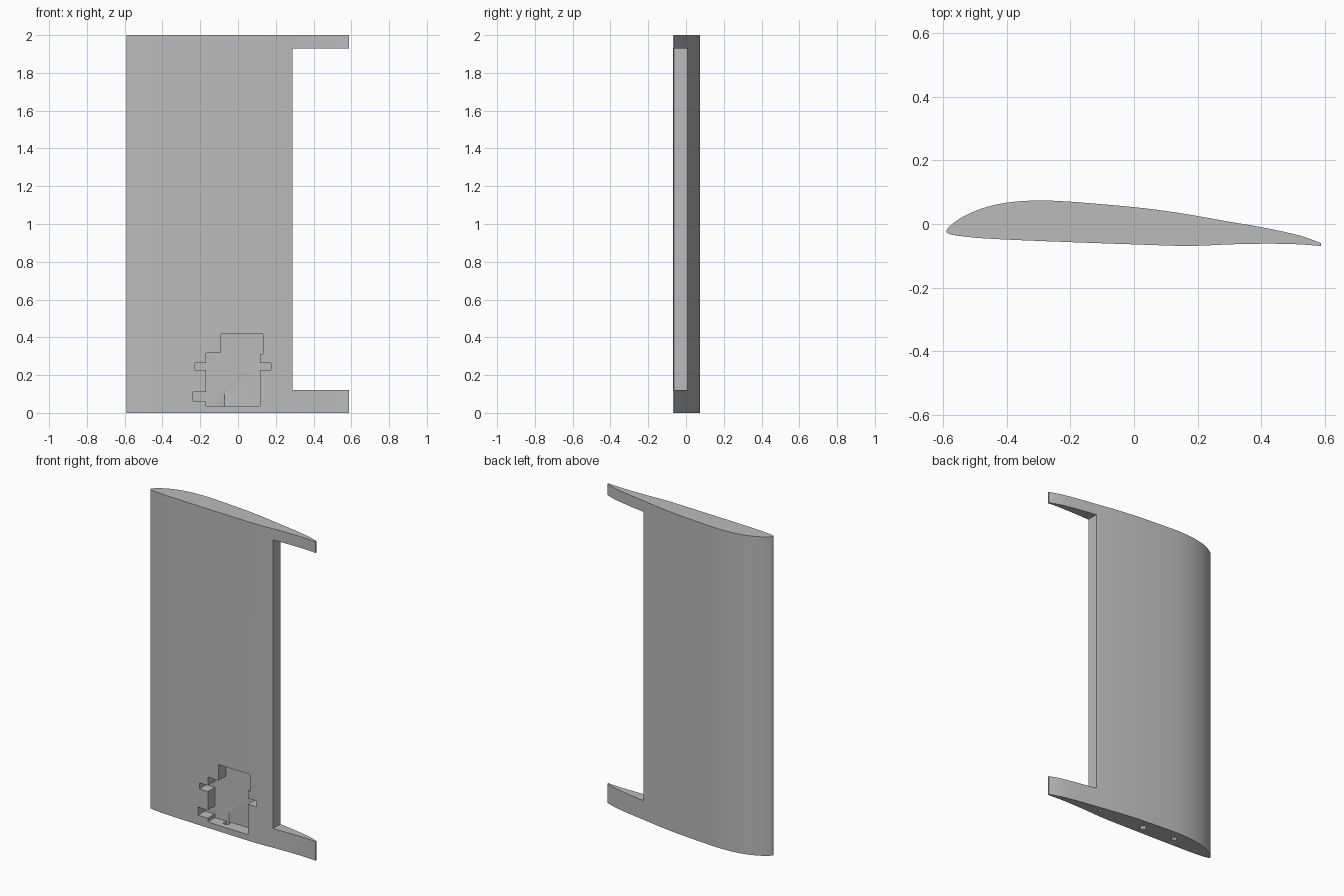
import bpy, bmesh, math
from mathutils import Vector

cube = bpy.data.objects.get("Cube")
if cube:
    bpy.data.objects.remove(cube, do_unlink=True)

grey = bpy.data.materials.new("plain grey")
grey.use_nodes = True
grey.diffuse_color = (0.5, 0.5, 0.5, 1)
grey.node_tree.nodes["Principled BSDF"].inputs["Base Color"].default_value = (0.5, 0.5, 0.5, 1)


def prism(name, outline, shift):
    """Extrude a closed outline of 3D points along shift."""
    bm = bmesh.new()
    face = bm.faces.new([bm.verts.new(p) for p in outline])
    extruded = bmesh.ops.extrude_face_region(bm, geom=[face])["geom"]
    moved = [v for v in extruded if isinstance(v, bmesh.types.BMVert)]
    bmesh.ops.translate(bm, verts=moved, vec=shift)
    bmesh.ops.recalc_face_normals(bm, faces=bm.faces)
    mesh = bpy.data.meshes.new(name)
    bm.to_mesh(mesh)
    bm.free()
    mesh.materials.append(grey)
    obj = bpy.data.objects.new(name, mesh)
    bpy.context.collection.objects.link(obj)
    return obj


def smooth_path(pts, steps=3):
    """Catmull-Rom curve through the points."""
    pts = [Vector(p) for p in pts]
    ends = [pts[0]] + pts + [pts[-1]]
    out = []
    for a, b, c, d in zip(ends, ends[1:], ends[2:], ends[3:]):
        for i in range(steps):
            t = i / steps
            out.append(b + 0.5 * t * ((c - a) + t * ((2 * a - 5 * b + 4 * c - d)
                                                     + t * (3 * b - a - 3 * c + d))))
    return out + [pts[-1]]


def cut(target, cutter):
    cutter.hide_render = True
    mod = target.modifiers.new("cut", 'BOOLEAN')
    mod.operation = 'DIFFERENCE'
    mod.solver = 'EXACT'
    mod.object = cutter
    bpy.context.view_layer.objects.active = target
    bpy.ops.object.modifier_apply(modifier=mod.name)
    bpy.data.objects.remove(cutter, do_unlink=True)


# Wing section: trailing edge, over the back, round the nose, along the front
section = [(.587, -.06), (.55, -.046), (.5, -.031), (.4, -.01), (.3, .007), (.2, .025),
           (.1, .041), (0, .053), (-.1, .062), (-.2, .07), (-.3, .074), (-.4, .067),
           (-.48, .048), (-.54, .021), (-.578, -.006), (-.589, -.025), (-.57, -.034),
           (-.5, -.043), (-.4, -.049), (-.2, -.057), (0, -.064), (.17, -.069),
           (.3, -.064), (.4, -.062), (.5, -.063), (.587, -.069)]
wing = prism("wing_panel", [(p.x, p.y, 0) for p in smooth_path(section)], (0, 0, 2))

# Flap opening in the trailing edge
cut(wing, prism("flap_cutter", [(.288, -1, .12), (1, -1, .12), (1, -1, 1.93), (.288, -1, 1.93)],
                (0, 2, 0)))

# Stepped pocket with side tabs in the front
pocket = [(-.092, .418), (.132, .418), (.132, .312), (.117, .312), (.117, .265), (.175, .265),
          (.175, .228), (.117, .228), (.117, .037), (-.169, .037), (-.169, .06), (-.238, .06),
          (-.238, .11), (-.169, .11), (-.169, .228), (-.228, .228), (-.228, .265),
          (-.169, .265), (-.169, .318), (-.092, .318)]
cut(wing, prism("pocket_cutter", [(x, -.2, z) for x, z in pocket], (0, .212, 0)))

# Blind holes in the lower end
for x, y, r in ((.245, -.015, .011), (-.072, -.007, .021), (-.29, .01, .018)):
    ring = [(x + r * math.sin(k * math.pi / 4), y + r * math.cos(k * math.pi / 4), -.1)
            for k in range(8)]
    cut(wing, prism("hole_cutter", ring, (0, 0, .2)))

bpy.ops.object.select_all(action='DESELECT')
wing.select_set(True)
bpy.context.view_layer.objects.active = wing
bpy.ops.object.shade_smooth_by_angle(angle=math.radians(30))
